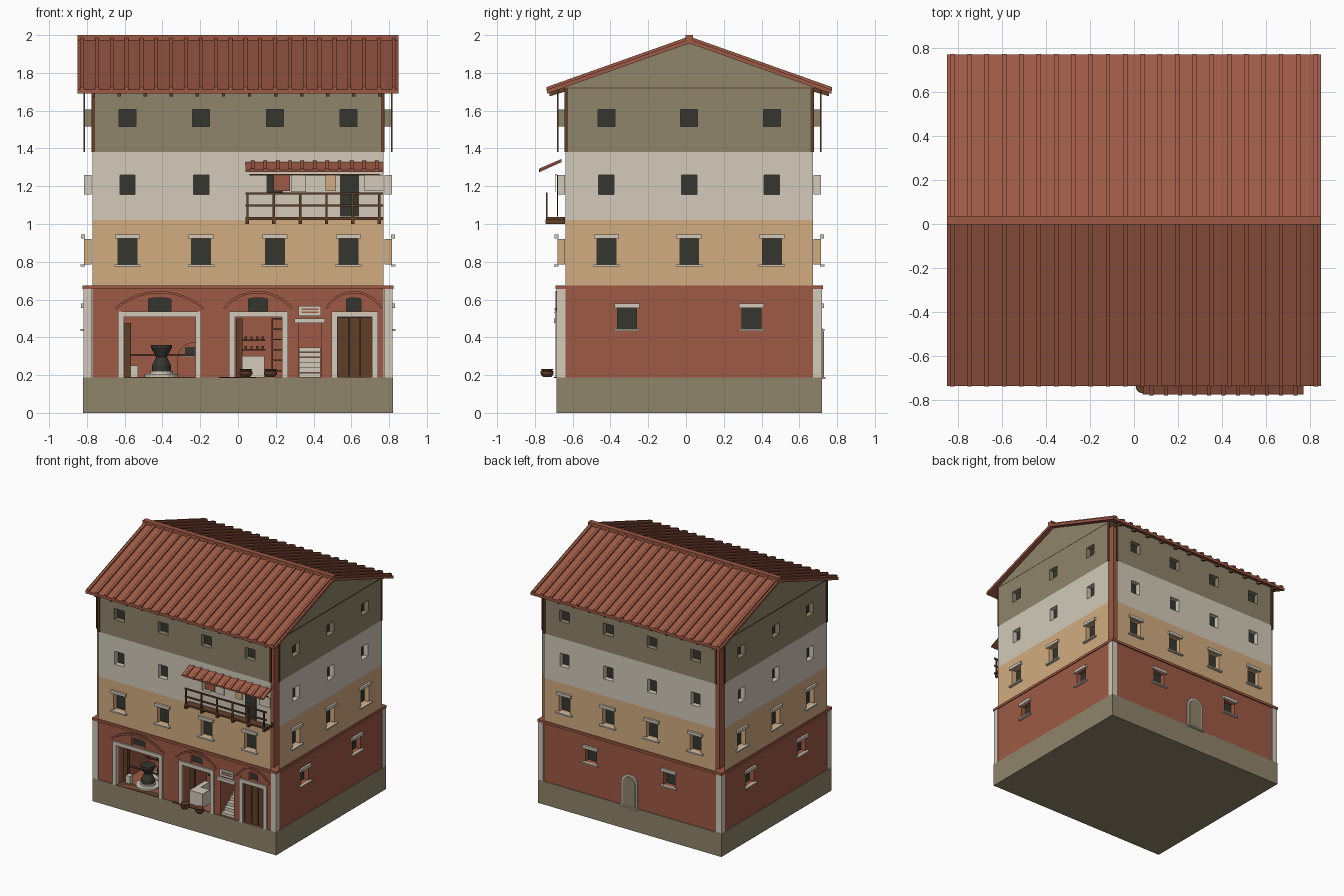
import bpy, bmesh, math
from mathutils import Matrix, Vector

if "Cube" in bpy.data.objects:
    bpy.data.objects.remove(bpy.data.objects["Cube"])


def material(name, *rgb):
    m = bpy.data.materials.new(name)
    m.diffuse_color = [((c / 255 + 0.055) / 1.055) ** 2.4 for c in rgb] + [1]
    m.use_nodes = True
    m.node_tree.nodes["Principled BSDF"].inputs["Base Color"].default_value = m.diffuse_color
    return m


RED = material("terracotta", 158, 90, 69)
STONE = material("pale stone", 210, 202, 186)
TAN = material("ochre plaster", 210, 172, 128)
OLIVE = material("olive plaster", 144, 133, 107)
WOOD = material("dark wood", 96, 62, 40)
DARK = material("dark opening", 54, 54, 48)

CY = 0.017                      # building centre line
FRONT, SIDE = 0.697, 0.815      # wall plane distances
HW, HD = 0.77, 0.655            # half widths of the wall panels
I = Matrix()


def facing(deg):
    return Matrix.Translation((0, CY, 0)) @ Matrix.Rotation(math.radians(deg), 4, 'Z')


def finish(name, bm, mats, M=I, fix=True):
    if fix:
        bmesh.ops.recalc_face_normals(bm, faces=bm.faces)
    me = bpy.data.meshes.new(name)
    bm.to_mesh(me)
    bm.free()
    for m in mats:
        me.materials.append(m)
    ob = bpy.data.objects.new(name, me)
    ob.matrix_world = M
    bpy.context.collection.objects.link(ob)
    return ob


def boxes(name, mat, items, M=I):
    """Several boxes (x0, x1, y0, y1, z0, z1) as one part."""
    bm = bmesh.new()
    for x0, x1, y0, y1, z0, z1 in items:
        T = Matrix.Translation(((x0 + x1) / 2, (y0 + y1) / 2, (z0 + z1) / 2))
        bmesh.ops.create_cube(bm, size=1, matrix=T @ Matrix.Diagonal((x1 - x0, y1 - y0, z1 - z0, 1)))
    return finish(name, bm, [mat], M)


def prisms(name, mat, profile, spans, M=I):
    """A profile in x, z extruded along y over each span."""
    bm = bmesh.new()
    for a, b in spans:
        f = bm.faces.new([bm.verts.new((u, a, z)) for u, z in profile])
        r = bmesh.ops.extrude_face_region(bm, geom=[f])
        for v in r["geom"]:
            if isinstance(v, bmesh.types.BMVert):
                v.co.y = b
        if f not in bm.faces:
            continue
    bm.normal_update()
    return finish(name, bm, [mat], M)


def lathe(name, mat, profile, x, y, seg=12):
    bm = bmesh.new()
    rings = [[bm.verts.new((r * math.cos(t * math.tau / seg), r * math.sin(t * math.tau / seg), z))
              for t in range(seg)] for r, z in profile]
    for a, b in zip(rings, rings[1:]):
        for i in range(seg):
            bm.faces.new((a[i], a[(i + 1) % seg], b[(i + 1) % seg], b[i]))
    bm.faces.new(rings[0][::-1])
    bm.faces.new(rings[-1])
    return finish(name, bm, [mat], Matrix.Translation((x, y, 0)))


def panel(name, mat, M, dist, half, z0, z1, holes):
    """Wall sheet with recessed openings (u0, u1, z0, z1, depth, back material)."""
    bm = bmesh.new()
    mats = [mat, DARK, RED]

    def quad(pts, m=0):
        bm.faces.new([bm.verts.new((u, -dist + d, z)) for u, z, d in pts]).material_index = m
    us = sorted({-half, half, *[u for h in holes for u in h[:2]]})
    zs = sorted({z0, z1, *[z for h in holes for z in h[2:4]]})
    for a, b in zip(us, us[1:]):
        for c, d in zip(zs, zs[1:]):
            if not any(h[0] <= a and b <= h[1] and h[2] <= c and d <= h[3] for h in holes):
                quad([(a, c, 0), (b, c, 0), (b, d, 0), (a, d, 0)])
    for a, b, c, d, e, back in holes:
        ring = [(a, c), (b, c), (b, d), (a, d)]
        quad([(u, z, e) for u, z in ring], mats.index(back))
        for (p, q), (r, s) in zip(ring, ring[1:] + ring[:1]):
            quad([(p, q, 0), (r, s, 0), (r, s, e), (p, q, e)])
    bmesh.ops.remove_doubles(bm, verts=bm.verts, dist=1e-5)
    finish(name, bm, mats, M, fix=False)


# Plinth, hidden core and cornice above the ground floor
boxes("plinth", OLIVE, [(-.82, .82, -.685, .72, 0, .187)])
boxes("core", RED, [(-.765, .765, -.632, .666, .665, 1.71)])
boxes("cornice", RED, [(-.822, .822, -.69, .724, .655, .675)])
boxes("corner_pilaster", STONE, [(sx - .023, sx + .023, y, y + .046, .187, .656)
                                 for sx in (-.796, .796) for y in (-.685, .673)])

# Walls: window rows as (z0, z1, half width) per storey
shops = [(-.605, -.225, .19, .51, .42, RED), (-.015, .235, .19, .51, .3, RED),
         (.32, .44, .19, .48, .25, RED), (.53, .705, .19, .51, .04, DARK),
         (-.475, -.355, .54, .61, .03, DARK), (.055, .155, .54, .61, .03, DARK),
         (.575, .65, .54, .61, .03, DARK)]
storeys = [("second", TAN, .675, 1.02, .785, .92, .05),
           ("third", STONE, 1.02, 1.38, 1.155, 1.26, .041),
           ("fourth", OLIVE, 1.38, 1.72, 1.515, 1.605, .045)]
for side, deg, dist, half, us in (("front", 0, FRONT, HW, (-.585, -.195, .195, .585)),
                                  ("right", 90, SIDE, HD, (-.438, 0, .438)),
                                  ("back", 180, FRONT, HW, (-.585, -.195, .195, .585)),
                                  ("left", -90, SIDE, HD, (-.438, 0, .438))):
    M = facing(deg)
    low = (-.35, .35) if side == "back" else (-.33, .33)
    ground = shops if side == "front" else [(u - .05, u + .05, .445, .555, .04, DARK) for u in low]
    panel(side + "_ground_wall", RED, M, dist, half, .187, .66, ground)
    for name, mat, z0, z1, w0, w1, w in storeys:
        panel(f"{side}_{name}_wall", mat, M, dist, half, z0, z1,
              [(u - w, u + w, w0, w1, .04, DARK) for u in us])
    # Lintels and sills
    trim = [(u, .785, .922) for u in us] + ([] if side == "front" else [(u, .445, .555) for u in low])
    boxes(side + "_lintels", STONE, [(u - .066, u + .066, -dist - .017, -dist + .005, t, t + .023)
                                     for u, b, t in trim], M)
    boxes(side + "_sills", STONE, [(u - .07, u + .07, -dist - .02, -dist + .005, b - .011, b)
                                   for u, b, t in trim], M)
    # Timber posts at the edges of the top storey
    boxes(side + "_corner_posts", WOOD, [(s * (half - .004) - .009, s * (half - .004) + .009,
                                          -dist - .004, -dist + .005, 1.38, 1.72) for s in (-1, 1)], M)

# Roof: slab, tile ribs, ridge, gables and rafters
R = facing(90)
gable = [(-.68, 1.72), (.68, 1.72), (0, 1.956)]
prisms("gable", OLIVE, gable, [(-.813, .813)], R)
boxes("gable_line", WOOD, [(-.655, .655, s * .813 - .003, s * .813 + .003, 1.717, 1.722) for s in (-1, 1)], R)


def chevron(u, low, high, slope=.355):
    return [(-u, high - u * slope), (0, high), (u, high - u * slope),
            (u, low - u * slope), (0, low), (-u, low - u * slope)]


prisms("roof", RED, chevron(.752, 1.957, 1.979), [(-.85, .85)], R)
prisms("tile_ribs", RED, chevron(.756, 1.975, 1.993),
       [(-.835 + .0786 * k, -.815 + .0786 * k) for k in range(22)], R)
boxes("ridge", RED, [(-.85, .85, CY - .02, CY + .02, 1.955, 2)])
for s in (-1, 1):
    prisms("rafters", WOOD, [(s * .74, 1.696), (s * .62, 1.738), (s * .62, 1.712), (s * .74, 1.676)],
           [(-.76 + .138 * k, -.742 + .138 * k) for k in range(12)], R)

# Shop frames and door shutters
F = -.68
frames = []
for a, b in ((-.635, -.195), (-.047, .265), (.495, .74)):
    frames += [(a, a + .031, F - .012, F + .02, .187, .51), (b - .031, b, F - .012, F + .02, .187, .51),
               (a, b, F - .013, F + .02, .508, .537)]
boxes("shop_frames", STONE, frames)
boxes("door_shutters", WOOD, [(.53 + .059 * k, .586 + .059 * k, F + .015, F + .03, .19, .505) for k in range(3)])

# Relief arches over the shops
for cx, w in ((-.415, .237), (.105, .185), (.613, .15)):
    h = .088
    r = (w * w + h * h) / (2 * h)
    a = math.asin(w / r)
    for k, (out, thick) in enumerate(((0, .012), (.016, .02))):
        ts = [-a + a * i / 6 for i in range(13)]
        arc = lambda q: [(cx + q * math.sin(t), .645 - r + q * math.cos(t)) for t in ts]
        prisms("relief_arch", RED, arc(r - out) + arc(r - out - thick)[::-1], [(F - .01 + .003 * k, F + .005)])

# Stair entrance, sign board and canopy lintel
boxes("entrance_lintel", STONE, [(.3, .46, F - .02, F + .01, .475, .5)])
boxes("sign_board", STONE, [(.32, .44, F - .012, F + .005, .512, .567)])
boxes("sign_stripes", RED, [(.335, .425, F - .016, F - .01, z, z + .006) for z in (.53, .546)])
boxes("stairs", STONE, [(.322, .438, F + .01 + .035 * k, F + .25, .187 + .027 * k, .212 + .027 * k) for k in range(6)])

# Bakery: mills, beams, post and oven
for y in (-.57, -.37):
    lathe("mill_base", STONE, [(.09, .188), (.09, .205), (.06, .207), (.06, .222)], -.405, y, 16)
    lathe("mill_stone", DARK, [(.05, .222), (.05, .25), (.028, .295), (.055, .345), (.055, .36)], -.405, y, 12)
    boxes("mill_beam", WOOD, [(-.57, -.24, y - .005, y + .005, .3, .311)])
boxes("bakery_post", WOOD, [(-.603, -.567, -.6, -.57, .19, .477)])
boxes("bakery_sacks", STONE, [(-.57, -.53, -.62, -.58, .19, .25)])
half = [math.pi * i / 10 for i in range(11)]
prisms("oven", RED, [(-.23 - .09 * math.cos(t), .29 + .085 * math.sin(t)) for t in half]
       + [(-.14, .19), (-.32, .19)], [(-.4, -.27)])
boxes("oven_mouth", DARK, [(-.28, -.227, -.405, -.399, .305, .35)])
boxes("oven_shelf", STONE, [(-.3, -.227, -.42, -.4, .295, .303)])

# Tavern: counter, shelves, ladder rack and pots outside
boxes("counter", STONE, [(.02, .14, -.65, -.56, .19, .3), (.02, .06, -.56, -.45, .19, .3)])
boxes("tavern_shelves", WOOD, [(-.01, .025, -.6, -.57, .19, .5), (.025, .145, -.42, -.385, .33, .338),
                               (.025, .145, -.42, -.385, .38, .388)])
boxes("shelf_cups", WOOD, [(.035 + .03 * k, .048 + .03 * k, -.41, -.397, z, z + .016)
                           for k in range(4) for z in (.338, .388)])
boxes("ladder_rack", WOOD, [(.178, .186, -.46, -.44, .19, .5)]
      + [(.18, .235, -.46, -.44, .22 + .055 * k, .227 + .055 * k) for k in range(6)])
for x in (.042, .172):
    lathe("pot", WOOD, [(.022, .19), (.034, .205), (.035, .218), (.028, .224), (.034, .232), (.026, .232)], x, -.735)
boxes("threshold", WOOD, [(-.1, .095, -.7, -.6, .186, .191), (-.61, -.22, -.69, -.6, .186, .19)])

# Arched back door
B = facing(180)
for nm, mat, w, d in (("back_door_frame", STONE, .072, .012), ("back_door", OLIVE, .056, .017)):
    prisms(nm, mat, [(w * math.cos(t), .375 + w * math.sin(t)) for t in half] + [(-w, .187), (w, .187)],
           [(-FRONT - d, -FRONT + .01)], B)
boxes("back_step", STONE, [(-.08, .08, -FRONT - .025, -FRONT, .18, .19)], B)

# Balcony: deck, joists, railing
px = [.05 + .1395 * k for k in range(6)]
boxes("balcony_deck", WOOD, [(.04, .77, -.742, -.64, 1.022, 1.036)])
boxes("balcony_joists", WOOD, [(x - .009, x + .009, -.745, -.64, 1.0, 1.023) for x in px])
boxes("balcony_railing", WOOD, [(x - .006, x + .006, -.742, -.732, 1.03, 1.165) for x in px]
      + [(.04, .77, -.742, -.732, z, z + .011) for z in (1.092, 1.155)])

# Balcony roof with tile ribs, beam, door and hanging laundry
A = Matrix.Translation((0, 0, 0)) @ Matrix.Rotation(math.pi / 2, 4, 'Z')
prisms("balcony_roof", RED, [(-.775, 1.275), (-.66, 1.327), (-.66, 1.337), (-.775, 1.285)], [(-.77, -.04)], A)
prisms("balcony_tile_ribs", RED, [(-.778, 1.274), (-.66, 1.334), (-.66, 1.344), (-.778, 1.293)],
       [(-.088 - .0655 * k, -.07 - .0655 * k) for k in range(11)], A)
boxes("laundry_beam", WOOD, [(.06, .75, -.692, -.685, 1.257, 1.266)])
boxes("balcony_door", DARK, [(.54, .64, -.684, -.678, 1.04, 1.26)])
boxes("red_cloth", RED, [(.188, .275, -.691, -.687, 1.175, 1.258)])
boxes("ochre_cloth", TAN, [(.462, .52, -.691, -.687, 1.175, 1.258)])
boxes("pale_cloth", STONE, [(.67, .77, -.691, -.687, 1.178, 1.258), (.28, .36, -.691, -.687, 1.17, 1.258)])
